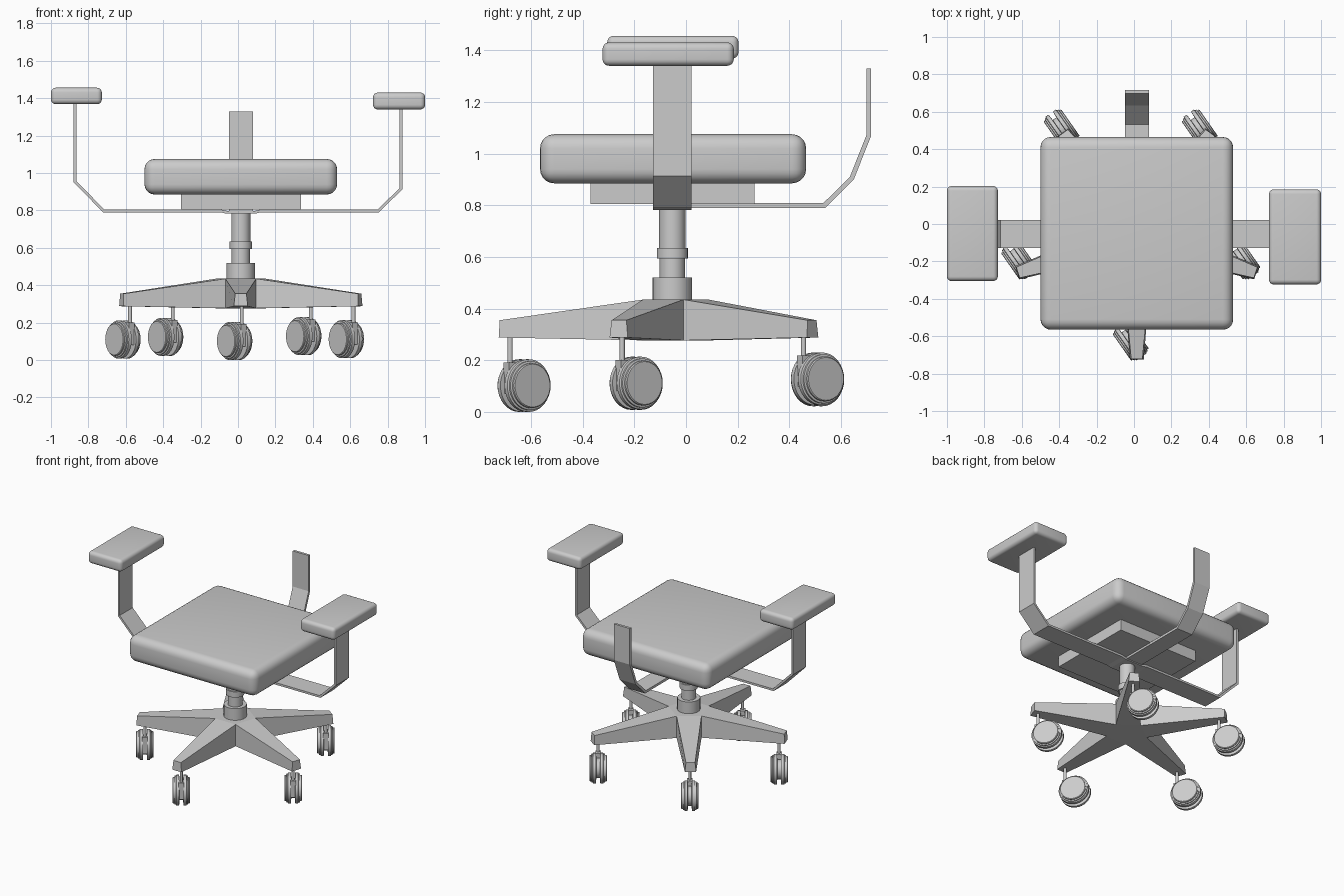
import bpy, bmesh, math
from mathutils import Vector, Matrix

if "Cube" in bpy.data.objects:
    bpy.data.objects.remove(bpy.data.objects["Cube"])

CX, CY = 0.015, -0.053          # swivel axis


def finish(bm, name, smooth=True):
    bmesh.ops.recalc_face_normals(bm, faces=bm.faces)
    me = bpy.data.meshes.new(name)
    bm.to_mesh(me)
    bm.free()
    ob = bpy.data.objects.new(name, me)
    bpy.context.collection.objects.link(ob)
    if smooth:
        bpy.ops.object.select_all(action='DESELECT')
        ob.select_set(True)
        bpy.context.view_layer.objects.active = ob
        bpy.ops.object.shade_smooth_by_angle(angle=math.radians(35))
    return ob


def box(name, lo, hi, bevel=0.0, segs=5):
    lo, hi = Vector(lo), Vector(hi)
    bm = bmesh.new()
    size = Matrix.Diagonal((*(hi - lo), 1))
    bmesh.ops.create_cube(bm, size=1, matrix=Matrix.Translation((lo + hi) / 2) @ size)
    if bevel:
        bmesh.ops.bevel(bm, geom=bm.edges[:], offset=bevel, segments=segs,
                        profile=0.5, affect='EDGES')
    return finish(bm, name, bevel > 0)


def lathe(name, profile, steps=32):
    bm = bmesh.new()
    vs = [bm.verts.new((r, 0, h)) for r, h in profile]
    es = [bm.edges.new(p) for p in zip(vs, vs[1:])]
    bmesh.ops.spin(bm, geom=vs + es, cent=(0, 0, 0), axis=(0, 0, 1),
                   angle=math.tau, steps=steps)
    bmesh.ops.remove_doubles(bm, verts=bm.verts, dist=1e-5)
    return finish(bm, name)


def strip(name, path, thick, w0, w1, place):
    """Bent flat bar: mitred 2D path, swept across from w0 to w1."""
    pts = [Vector(p) for p in path]
    rows = []
    bm = bmesh.new()
    for i, p in enumerate(pts):
        a = (p - pts[i - 1]).normalized() if i else None
        b = (pts[i + 1] - p).normalized() if i < len(pts) - 1 else None
        a, b = a or b, b or a
        na, nb = Vector((-a.y, a.x)), Vector((-b.y, b.x))
        m = (na + nb).normalized()
        m *= thick / 2 / m.dot(na)
        rows.append([bm.verts.new(place(q.x, q.y, w))
                     for q, w in ((p - m, w0), (p + m, w0), (p + m, w1), (p - m, w1))])
    for r, s in zip(rows, rows[1:]):
        for k in range(4):
            bm.faces.new((r[k], r[k - 1], s[k - 1], s[k]))
    bm.faces.new(rows[0])
    bm.faces.new(rows[-1])
    return finish(bm, name, False)


# Seat cushion and the plate under it
box("seat_cushion", (-0.50, -0.565, 0.885), (0.53, 0.465, 1.075), 0.055)
box("seat_plate", (-0.305, -0.37, 0.805), (0.337, 0.266, 0.89))

# Arm pads
box("left_arm_pad", (-1.0, -0.305, 1.368), (-0.728, 0.203, 1.456), 0.025)
box("right_arm_pad", (0.722, -0.323, 1.34), (1.0, 0.185, 1.43), 0.025)

# Arm bracket running under the seat, and the backrest bracket
strip("arm_bracket",
      [(-0.871, 1.375), (-0.871, 0.954), (-0.718, 0.797), (-0.09, 0.797),
       (-0.06, 0.79), (0.09, 0.79), (0.12, 0.797), (0.75, 0.797),
       (0.872, 0.917), (0.872, 1.345)],
      0.015, -0.128, 0.022, lambda u, v, w: (u, w, v))
strip("back_bracket",
      [(-0.12, 0.799), (0.535, 0.799), (0.642, 0.905), (0.707, 1.069), (0.707, 1.33)],
      0.018, -0.048, 0.08, lambda u, v, w: (w, u, v))

# Gas lift column
column = lathe("lift_column",
               [(0, 0.42), (0.076, 0.42), (0.076, 0.52), (0.049, 0.52), (0.049, 0.593),
                (0.06, 0.593), (0.06, 0.635), (0.051, 0.635), (0.051, 0.80), (0, 0.80)])
column.location = (CX, CY, 0)

# Five-arm star base
bm = bmesh.new()
top, bottom = [], []
for i in range(5):
    ang = math.radians(270 + 72 * i)
    out, side = Vector((math.cos(ang), math.sin(ang))), Vector((-math.sin(ang), math.cos(ang)))
    c = Vector((CX, CY))
    va = ang - math.radians(36)
    valley = c + 0.14 * Vector((math.cos(va), math.sin(va)))
    tip_t, tip_b = c + out * 0.668, c + out * 0.672
    top += [bm.verts.new((*valley, 0.435))]
    top += [bm.verts.new((*(tip_t + side * s), 0.355)) for s in (-0.03, 0.03)]
    bottom += [bm.verts.new((*valley, 0.277))]
    bottom += [bm.verts.new((*(tip_b + side * s), 0.288)) for s in (-0.037, 0.037)]
for loop in (top, bottom):
    for i in range(0, 15, 3):
        bm.faces.new((loop[i], loop[i + 1], loop[i + 2], loop[(i + 3) % 15]))
    bm.faces.new(loop[::3])
for i in range(15):
    bm.faces.new((top[i - 1], top[i], bottom[i], bottom[i - 1]))
finish(bm, "star_base", False)

# Casters: stem, yoke and stepped twin wheel, all swivelled the same way
half = [(0, 0.0575), (0.083, 0.0575), (0.087, 0.054), (0.087, 0.046), (0.095, 0.044),
        (0.095, 0.036), (0.102, 0.033), (0.102, 0.014), (0.066, 0.012)]
wheel_profile = half + [(r, -h) for r, h in reversed(half)]
roll = math.radians(125)
lift = [0, 0.01, 0.026, 0.022, 0.008]
for i in range(5):
    ang = math.radians(270 + 72 * i)
    x, y = 0.02 + 0.628 * math.cos(ang), CY + 0.628 * math.sin(ang)
    z = 0.102 + lift[i]
    wheel = lathe(f"caster_wheel_{i + 1}", wheel_profile)
    wheel.rotation_euler = (0, math.pi / 2, roll - math.pi / 2)
    wheel.location = (x + 0.066 * math.cos(roll), y + 0.066 * math.sin(roll), z)
    stem = lathe(f"caster_stem_{i + 1}", [(0, 0.11), (0.01, 0.11), (0.01, 0.30), (0, 0.30)], 16)
    stem.location = (x, y, 0)
    yoke = box(f"caster_yoke_{i + 1}", (-0.018, -0.018, -0.03), (0.03, 0.018, 0.09))
    yoke.rotation_euler = (0, 0, roll)
    yoke.location = (x, y, z)
